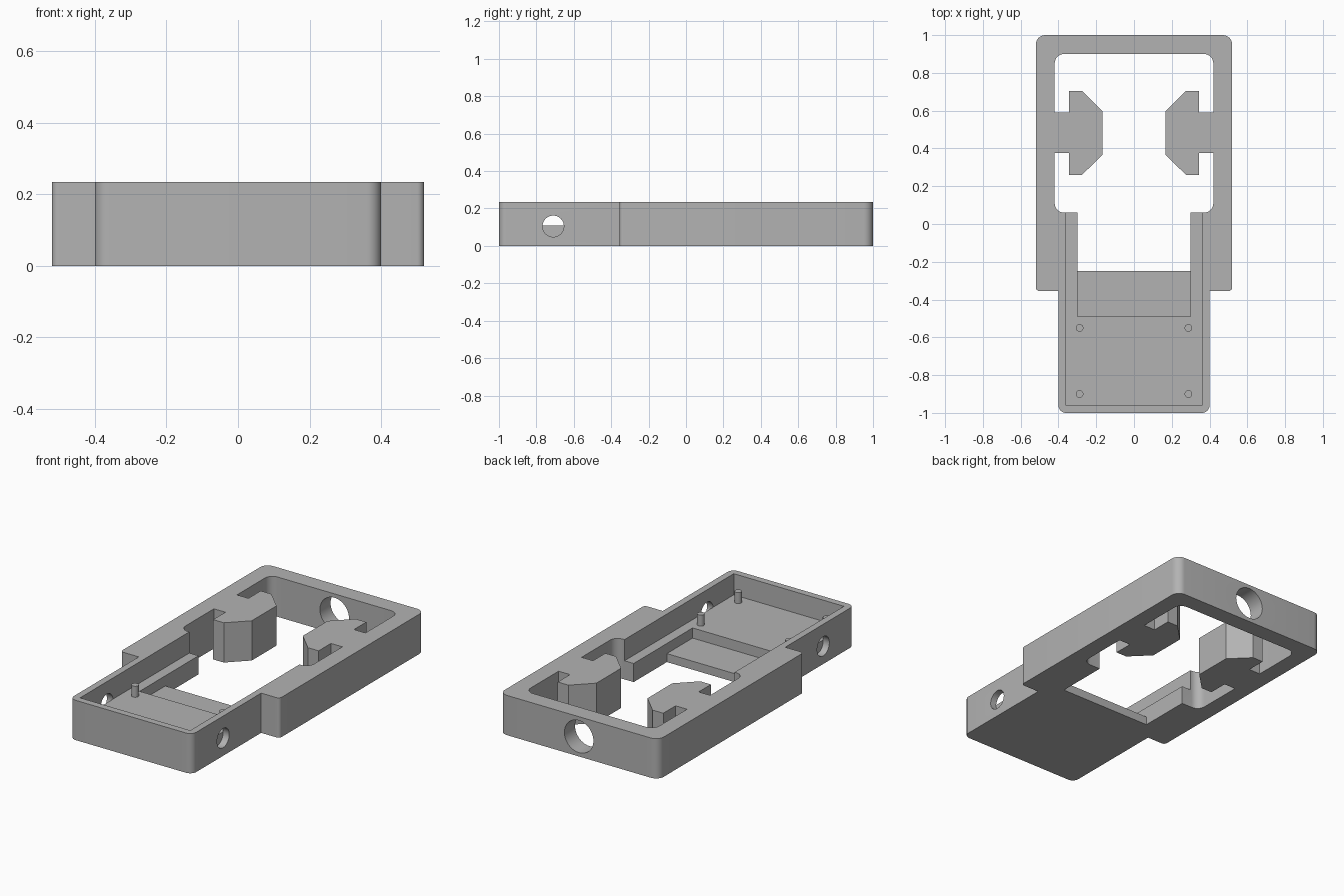
import bpy
import bmesh
from math import cos, sin, pi, radians
from mathutils import Vector

if "Cube" in bpy.data.objects:
    bpy.data.objects.remove(bpy.data.objects["Cube"], do_unlink=True)

H = 0.235        # frame height
FLOOR = 0.11     # board floor level
RECESS = 0.05    # lowered floor level

grey = bpy.data.materials.new("plain grey")
grey.use_nodes = True
grey.diffuse_color = (0.45, 0.45, 0.45, 1)
grey.node_tree.nodes["Principled BSDF"].inputs["Base Color"].default_value = grey.diffuse_color


def rounded(points, steps=8):
    """Turn (x, y, radius) corners into an outline with arc fillets."""
    out = []
    for i, (x, y, r) in enumerate(points):
        p = Vector((x, y))
        if r == 0:
            out.append(p)
            continue
        a = (Vector(points[i - 1][:2]) - p).normalized()
        b = (Vector(points[(i + 1) % len(points)][:2]) - p).normalized()
        for k in range(steps + 1):
            t = k / steps * pi / 2
            out.append(p + a * r * (1 - sin(t)) + b * r * (1 - cos(t)))
    return out


def mirrored(half):
    """Close a right-hand half outline by mirroring it across x = 0."""
    return half + [(-x, y, r) for x, y, r in reversed(half)]


def prism(name, outline, z0, z1):
    bm = bmesh.new()
    face = bm.faces.new([bm.verts.new((p[0], p[1], z0)) for p in outline])
    top = bmesh.ops.extrude_face_region(bm, geom=[face])["geom"]
    bmesh.ops.translate(bm, vec=(0, 0, z1 - z0),
                        verts=[v for v in top if isinstance(v, bmesh.types.BMVert)])
    bmesh.ops.recalc_face_normals(bm, faces=bm.faces[:])
    mesh = bpy.data.meshes.new(name)
    bm.to_mesh(mesh)
    bm.free()
    mesh.materials.append(grey)
    obj = bpy.data.objects.new(name, mesh)
    bpy.context.collection.objects.link(obj)
    return obj


def box(name, half_width, y0, y1, z0, z1):
    return prism(name, [(-half_width, y0), (half_width, y0),
                        (half_width, y1), (-half_width, y1)], z0, z1)


def cylinder(name, radius, depth, location, rotation=(0, 0, 0)):
    bpy.ops.mesh.primitive_cylinder_add(vertices=40, radius=radius, depth=depth,
                                        location=location, rotation=rotation)
    obj = bpy.context.object
    obj.name = name
    obj.data.materials.append(grey)
    return obj


def cut(target, cutter):
    bpy.context.view_layer.objects.active = target
    mod = target.modifiers.new("cut", "BOOLEAN")
    mod.operation = "DIFFERENCE"
    mod.solver = "EXACT"
    mod.object = cutter
    bpy.ops.object.modifier_apply(modifier=mod.name)
    bpy.data.objects.remove(cutter, do_unlink=True)


def smooth(obj):
    bpy.ops.object.select_all(action="DESELECT")
    obj.select_set(True)
    bpy.context.view_layer.objects.active = obj
    bpy.ops.object.shade_smooth_by_angle(angle=radians(30))


# Outer frame: wide back section stepping in to a narrow front tray
frame = prism("frame", rounded(mirrored([
    (0.52, 1, 0.05), (0.52, -0.355, 0.02), (0.4, -0.355, 0), (0.4, -1, 0.04)])), 0, H)

# Back opening, whose outline leaves the two clamp blocks standing
cut(frame, prism("opening_cutter", rounded(mirrored([
    (0.42, 0.9, 0.05), (0.42, 0.59, 0), (0.345, 0.59, 0), (0.345, 0.705, 0),
    (0.275, 0.705, 0), (0.167, 0.598, 0), (0.167, 0.367, 0), (0.275, 0.26, 0),
    (0.345, 0.26, 0), (0.345, 0.375, 0), (0.42, 0.375, 0), (0.42, 0.06, 0.05)])),
    -0.1, H + 0.1))

# Board pocket, lowered recess and open slot in the tray
cut(frame, box("pocket_cutter", 0.36, -0.96, 0.1, FLOOR, H + 0.1))
cut(frame, box("recess_cutter", 0.3, -0.49, 0.1, RECESS, H + 0.1))
cut(frame, box("slot_cutter", 0.3, -0.25, 0.1, -0.1, H + 0.1))

# Round holes through the back wall and both tray walls
cut(frame, cylinder("back_hole_cutter", 0.095, 0.2, (0, 0.97, H / 2), (pi / 2, 0, 0)))
for side in (1, -1):
    cut(frame, cylinder("side_hole_cutter", 0.057, 0.1,
                        (side * 0.41, -0.71, 0.105), (0, pi / 2, 0)))
smooth(frame)

# Four locating pins on the tray floor
for side, label in ((1, "left"), (-1, "right")):
    for y, place in ((-0.9, "front"), (-0.55, "back")):
        smooth(cylinder(f"{place}_{label}_pin", 0.02, 0.07,
                        (side * 0.288, y, FLOOR + 0.03)))
